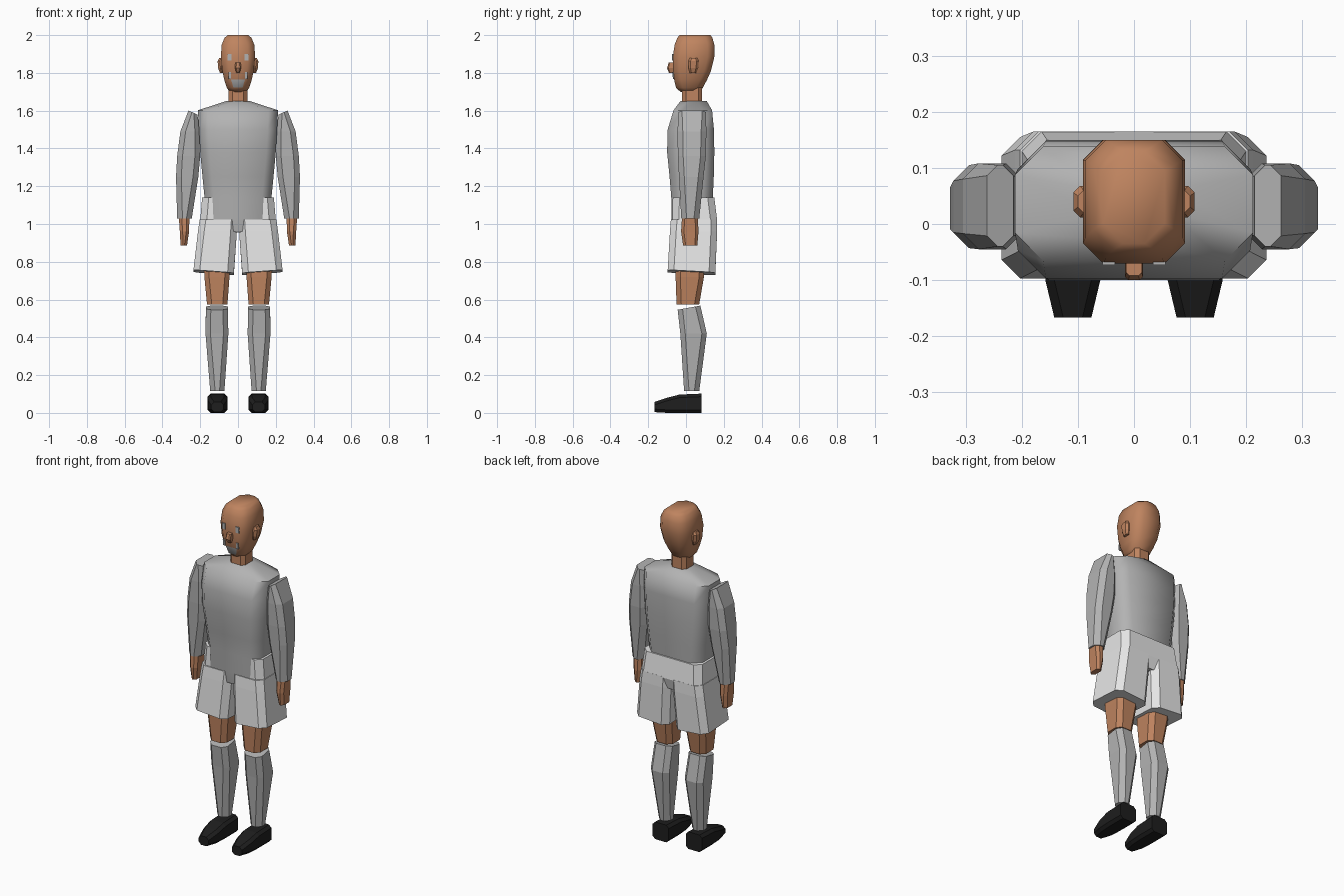
import bpy, bmesh, math


def material(name, rgb):
    m = bpy.data.materials.new(name)
    m.diffuse_color = (*rgb, 1)
    return m


SKIN = material("skin", (0.52, 0.23, 0.115))
SHIRT = material("grey cloth", (0.45, 0.45, 0.45))
SHORTS = material("pale cloth", (0.79, 0.79, 0.79))
SHOE = material("black leather", (0.013, 0.013, 0.013))


def loft(name, mat, sections, chamfer, side=1, smooth=0, axis="z"):
    """Bridge chamfered rectangles (a0, a1, b0, b1, height[, tilt_a, tilt_b])."""
    bm = bmesh.new()
    rings = []
    for s in sections:
        a0, a1, b0, b1, h = s[:5]
        ta, tb = (s[5:] + (0, 0))[:2]
        c = min(chamfer, (a1 - a0) * 0.4, (b1 - b0) * 0.4)
        pts = [(a0 + c, b0), (a1 - c, b0), (a1, b0 + c), (a1, b1 - c),
               (a1 - c, b1), (a0 + c, b1), (a0, b1 - c), (a0, b0 + c)]
        ring = []
        for a, b in pts:
            k = h + ta * ((a - a0) / (a1 - a0) - 0.5) + tb * ((b - b0) / (b1 - b0) - 0.5)
            co = (side * a, b, k) if axis == "z" else (side * a, k, b)
            ring.append(bm.verts.new(co))
        rings.append(ring)
    for r, q in zip(rings, rings[1:]):
        for i in range(8):
            j = (i + 1) % 8
            bm.faces.new((r[i], r[j], q[j], q[i]))
    bm.faces.new(rings[0])
    bm.faces.new(rings[-1])
    bmesh.ops.recalc_face_normals(bm, faces=bm.faces)
    me = bpy.data.meshes.new(name)
    bm.to_mesh(me)
    bm.free()
    me.materials.append(mat)
    if smooth:
        me.shade_smooth()
        me.set_sharp_from_angle(angle=math.radians(smooth))
    ob = bpy.data.objects.new(name, me)
    bpy.context.collection.objects.link(ob)
    return ob


# head, with the beard on the front of the chin
head = loft("head", SKIN, [
    (-0.045, 0.045, -0.03, 0.065, 1.70),
    (-0.06, 0.06, -0.053, 0.09, 1.722),
    (-0.073, 0.073, -0.063, 0.112, 1.765),
    (-0.083, 0.083, -0.07, 0.132, 1.81),
    (-0.091, 0.091, -0.07, 0.15, 1.885),
    (-0.086, 0.086, -0.06, 0.15, 1.95),
    (-0.072, 0.072, -0.046, 0.14, 1.985),
    (-0.055, 0.055, -0.035, 0.13, 2.0)], 0.036, smooth=60)
head.data.materials.append(SHIRT)
for f in head.data.polygons:
    if 1.72 < f.center.z < 1.76 and f.normal.y < -0.8:
        f.material_index = 1

loft("neck", SKIN, [(-0.05, 0.05, -0.02, 0.085, 1.62),
                    (-0.05, 0.05, -0.02, 0.085, 1.75)], 0.02)
loft("nose", SKIN, [(-0.009, 0.009, -0.09, -0.06, 1.80),
                    (-0.016, 0.016, -0.10, -0.06, 1.825),
                    (-0.014, 0.014, -0.092, -0.06, 1.855)], 0.006)

# shirt body
loft("shirt_body", SHIRT, [
    (-0.17, 0.17, -0.07, 0.13, 0.96),
    (-0.175, 0.175, -0.077, 0.135, 1.03),
    (-0.177, 0.177, -0.078, 0.142, 1.14),
    (-0.188, 0.188, -0.087, 0.147, 1.25),
    (-0.2, 0.2, -0.1, 0.15, 1.38),
    (-0.207, 0.207, -0.097, 0.148, 1.5),
    (-0.212, 0.212, -0.066, 0.138, 1.602),
    (-0.065, 0.065, -0.03, 0.11, 1.65)], 0.05, smooth=50)

# waist of the shorts
loft("shorts_waist", SHORTS, [
    (-0.16, 0.16, -0.06, 0.145, 0.955),
    (-0.2, 0.2, -0.072, 0.165, 1.02),
    (-0.19, 0.19, -0.07, 0.15, 1.14)], 0.035)

for s, label in ((-1, "right"), (1, "left")):
    # head details
    loft(label + "_ear", SKIN, [(0.075, 0.096, 0.02, 0.055, 1.80),
                                (0.075, 0.105, 0.012, 0.065, 1.825),
                                (0.075, 0.108, 0.012, 0.068, 1.862),
                                (0.075, 0.1, 0.02, 0.06, 1.878)], 0.012, s)
    loft(label + "_eye", SHIRT, [(0.034, 0.056, -0.073, -0.066, 1.865),
                                 (0.034, 0.056, -0.073, -0.066, 1.9)], 0.001, s)
    loft(label + "_whisker", SHIRT, [(0.036, 0.05, -0.069, -0.062, 1.768),
                                     (0.036, 0.05, -0.073, -0.066, 1.805)], 0.001, s)

    # arm
    loft(label + "_sleeve", SHIRT, [
        (0.245, 0.322, -0.025, 0.07, 1.028),
        (0.21, 0.328, -0.037, 0.093, 1.25),
        (0.2, 0.322, -0.043, 0.105, 1.36),
        (0.2, 0.305, -0.045, 0.108, 1.49),
        (0.215, 0.262, -0.04, 0.105, 1.59, 0.022)], 0.028, s)
    loft(label + "_hand", SKIN, [
        (0.27, 0.304, -0.015, 0.06, 0.885),
        (0.259, 0.308, -0.026, 0.066, 0.96),
        (0.257, 0.314, -0.02, 0.062, 1.05)], 0.015, s)

    # leg
    loft(label + "_shorts_leg", SHORTS, [
        (0.022, 0.236, -0.097, 0.155, 0.743, 0.016, -0.014),
        (0.006, 0.212, -0.085, 0.165, 0.96),
        (0.002, 0.203, -0.08, 0.165, 1.025)], 0.033, s)
    loft(label + "_knee", SKIN, [
        (0.056, 0.164, -0.05, 0.07, 0.575),
        (0.045, 0.178, -0.055, 0.095, 0.72),
        (0.045, 0.18, -0.055, 0.095, 0.78)], 0.025, s)
    loft(label + "_sock", SHIRT, [
        (0.072, 0.147, -0.01, 0.07, 0.115),
        (0.051, 0.172, -0.03, 0.11, 0.42),
        (0.054, 0.17, -0.044, 0.076, 0.557, 0, 0.022)], 0.026, s)
    loft(label + "_shoe", SHOE, [
        (0.076, 0.142, 0.004, 0.058, -0.167),
        (0.06, 0.158, 0.0, 0.08, -0.1),
        (0.056, 0.162, 0.0, 0.097, -0.035),
        (0.056, 0.162, 0.0, 0.102, 0.082)], 0.016, s, axis="y")
